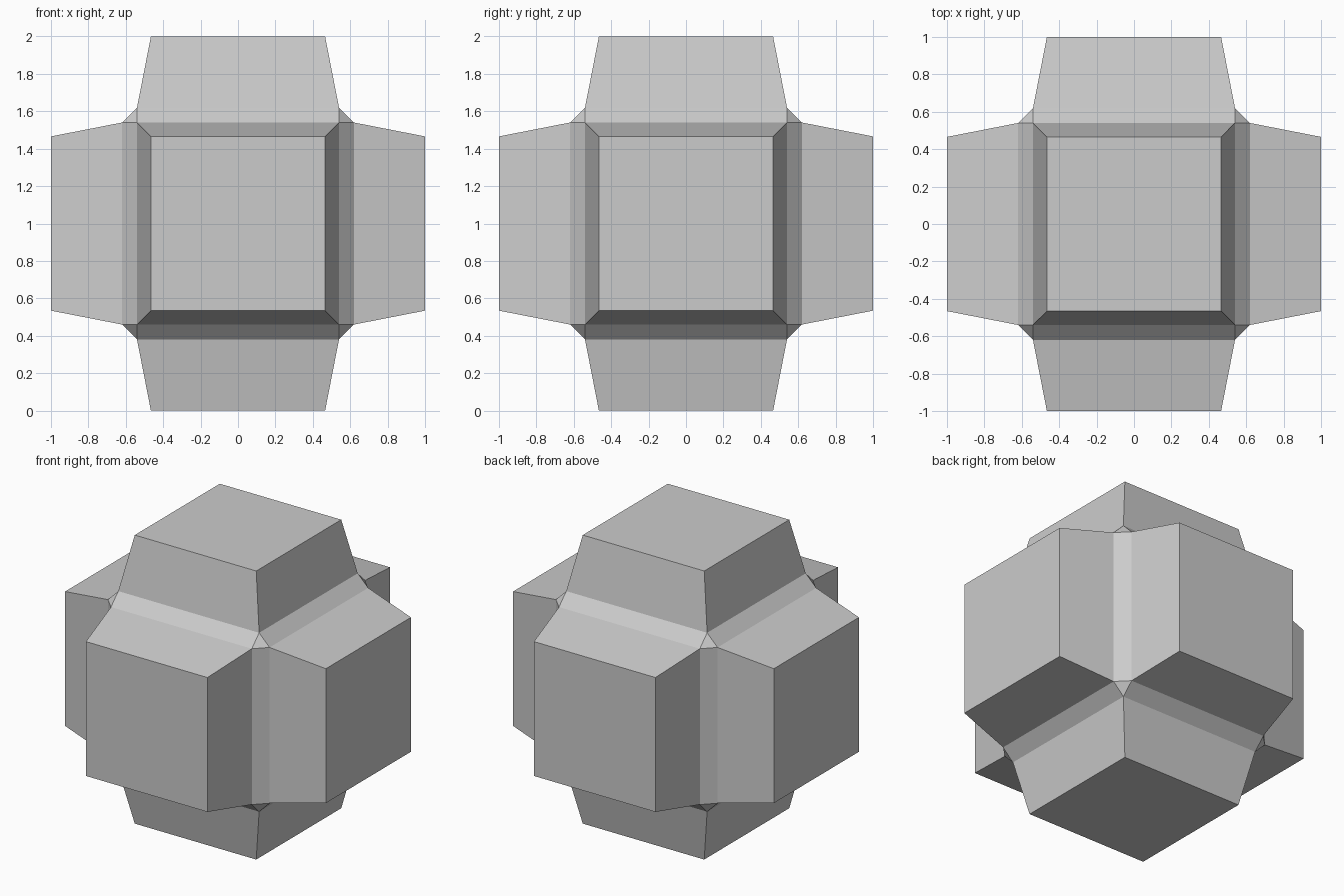
import bpy, bmesh
from mathutils import Vector

if "Cube" in bpy.data.objects:
    bpy.data.objects.remove(bpy.data.objects["Cube"])

CORE = 0.62      # half width of the chamfered core
CHAMFER = 0.08
REACH = 1.0      # distance from centre to the end of each arm
TIP = 0.435      # half width of each arm's end face

# Chamfered cube core
bm = bmesh.new()
bmesh.ops.create_cube(bm, size=2 * CORE)
bmesh.ops.bevel(bm, geom=bm.edges[:], offset=CHAMFER, offset_type='OFFSET',
                segments=1, profile=0.5, affect='EDGES')
bm.normal_update()

# Six tapered arms, one pulled out of each flat side
sides = [f for f in bm.faces if max(abs(c) for c in f.normal) > 0.99]
arms = [(f, f.normal.copy()) for f in sides]
bmesh.ops.inset_individual(bm, faces=sides, thickness=CORE - CHAMFER - TIP)
for face, n in arms:
    for v in face.verts:
        v.co += n * (REACH - CORE)

# Stand on the ground
bmesh.ops.translate(bm, verts=bm.verts, vec=Vector((0, 0, REACH)))
bmesh.ops.recalc_face_normals(bm, faces=bm.faces)
mesh = bpy.data.meshes.new("six_armed_block")
bm.to_mesh(mesh)
bm.free()
bpy.context.collection.objects.link(bpy.data.objects.new("six_armed_block", mesh))
